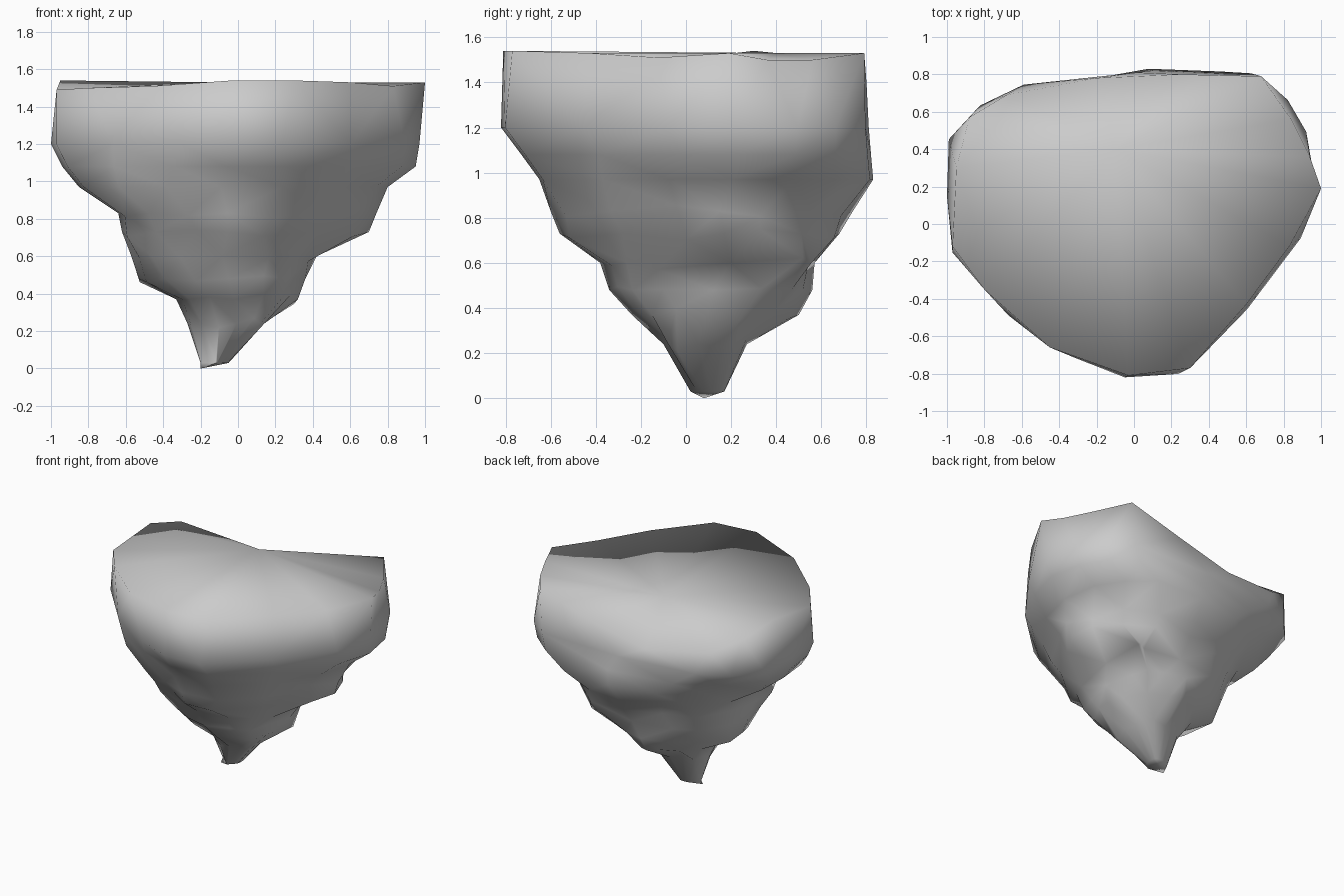
import bpy, bmesh, math, random

if "Cube" in bpy.data.objects:
    bpy.data.objects.remove(bpy.data.objects["Cube"])
random.seed(4)

# Top rim outline (x, y, z), counter-clockwise from +x; it dips at the back
rim = [(1, .19, 1.53), (.94, .36, 1.5), (.84, .56, 1.5), (.68, .79, 1.53),
       (.25, .80, 1.40), (-.2, .78, 1.30), (-.68, .69, 1.36), (-.88, .57, 1.47),
       (-.95, .3, 1.54), (-.97, -.12, 1.49), (-.8, -.35, 1.5), (-.45, -.66, 1.51),
       (-.03, -.81, 1.54), (.3, -.77, 1.54), (.6, -.43, 1.53), (.83, -.12, 1.51)]

# Rock layers: height, then reach towards E, NE, N, NW, W, SW, S, SE
layers = [
    (1.20, .97, 1.05, .81, 1.03, 1.0, .82, .82, .75),
    (1.08, .95, 1.03, .82, .90, .94, .79, .73, .70),
    (.97, .80, .92, .83, .81, .85, .76, .65, .63),
    (.83, .74, .78, .74, .71, .64, .65, .60, .57),
    (.73, .70, .74, .68, .66, .62, .58, .56, .50),
    (.60, .42, .68, .57, .60, .57, .52, .38, .40),
    (.48, .36, .52, .56, .53, .53, .42, .34, .35),
    (.37, .32, .40, .50, .42, .33, .30, .24, .27),
    (.24, .14, .22, .27, .30, .27, .15, .10, .14),
    (.03, -.05, .07, .17, .22, .20, .07, -.02, -.09)]

# How far each corner between two directions is cut back
corner_cut = [.95, .98, .91, .99, .97, .89, .98, .92]


def layer_ring(z, *reach):
    """Sixteen points of the octagon that touches the eight reach lines."""
    corners = []
    for i in range(8):
        a, r, q = i * math.pi / 4, reach[i], reach[(i + 1) % 8]
        t = (q - r * math.cos(math.pi / 4)) / math.sin(math.pi / 4)
        corners.append((r * math.cos(a) - t * math.sin(a),
                        r * math.sin(a) + t * math.cos(a)))
    cx = sum(c[0] for c in corners) / 8
    cy = sum(c[1] for c in corners) / 8
    ring = []
    for i in range(8):
        p, c = corners[i - 1], corners[i]
        rough = .1 < z < .9
        k = corner_cut[i] * (random.uniform(.9, 1) if rough else 1)
        ring.append(((p[0] + c[0]) / 2, (p[1] + c[1]) / 2, z))
        ring.append((cx + (c[0] - cx) * k, cy + (c[1] - cy) * k,
                     z + (random.uniform(-.03, .03) if rough else 0)))
    return ring


# Loft the layers, then close top and tip
bm = bmesh.new()
rings = [[bm.verts.new(p) for p in r] for r in [rim] + [layer_ring(*l) for l in layers]]
for upper, lower in zip(rings, rings[1:]):
    for i in range(16):
        j = (i + 1) % 16
        bm.faces.new((upper[i], lower[i], lower[j], upper[j]))
top = bm.verts.new((-.1, .4, 1.53))
tip = bm.verts.new((-.2, .08, 0))
for i in range(16):
    j = (i + 1) % 16
    bm.faces.new((top, rings[0][i], rings[0][j]))
    bm.faces.new((tip, rings[-1][j], rings[-1][i]))
bmesh.ops.triangulate(bm, faces=bm.faces[:])
bmesh.ops.recalc_face_normals(bm, faces=bm.faces[:])
for f in bm.faces:
    f.smooth = True
mesh = bpy.data.meshes.new("floating_rock")
bm.to_mesh(mesh)
bm.free()
bpy.context.collection.objects.link(bpy.data.objects.new("floating_rock", mesh))
